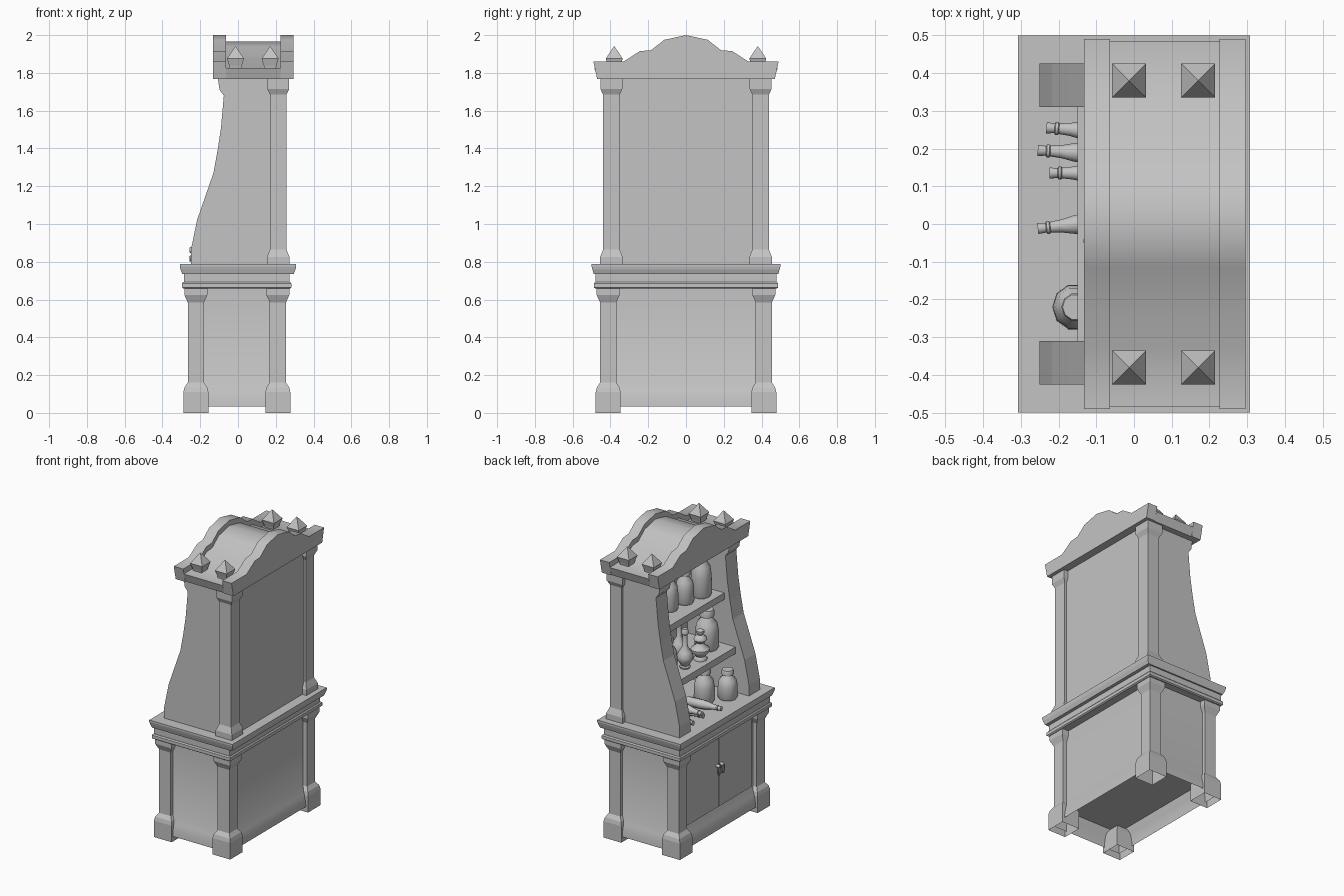
import bpy, bmesh, math
from mathutils import Matrix, Vector

if "Cube" in bpy.data.objects:
    bpy.data.objects.remove(bpy.data.objects["Cube"])

grey = bpy.data.materials.new("plain_grey")
grey.use_nodes = True
grey.diffuse_color = (0.55, 0.55, 0.55, 1)
grey.node_tree.nodes["Principled BSDF"].inputs["Base Color"].default_value = (0.55, 0.55, 0.55, 1)


def finish(name, bm, smooth=None):
    bmesh.ops.remove_doubles(bm, verts=bm.verts, dist=0.0002)
    bmesh.ops.recalc_face_normals(bm, faces=bm.faces)
    mesh = bpy.data.meshes.new(name)
    bm.to_mesh(mesh)
    bm.free()
    mesh.materials.append(grey)
    ob = bpy.data.objects.new(name, mesh)
    bpy.context.collection.objects.link(ob)
    if smooth:
        bpy.ops.object.select_all(action='DESELECT')
        ob.select_set(True)
        bpy.context.view_layer.objects.active = ob
        bpy.ops.object.shade_smooth_by_angle(angle=math.radians(smooth))


def skin(name, rings, smooth=None, open_bottom=False):
    """Join equal rings of points and cap the ends."""
    bm = bmesh.new()
    loops = [[bm.verts.new(p) for p in ring] for ring in rings]
    n = len(loops[0])
    for a, b in zip(loops, loops[1:]):
        for i in range(n):
            bm.faces.new((a[i], a[(i + 1) % n], b[(i + 1) % n], b[i]))
    if not open_bottom:
        bm.faces.new(loops[0][::-1])
    bm.faces.new(loops[-1])
    finish(name, bm, smooth)


def stack(name, cx, cy, sections, smooth=None, open_bottom=False):
    """Rectangular sections (half x, half y, z) about a centre."""
    skin(name, [[(cx - a, cy - b, z), (cx + a, cy - b, z),
                 (cx + a, cy + b, z), (cx - a, cy + b, z)]
                for a, b, z in sections], smooth, open_bottom)


def box(name, x0, x1, y0, y1, z0, z1):
    a, b = (x1 - x0) / 2, (y1 - y0) / 2
    stack(name, (x0 + x1) / 2, (y0 + y1) / 2, [(a, b, z0), (a, b, z1)])


def lathe(name, profile, matrix, sides=10):
    rings = []
    for r, z in profile:
        rings.append([matrix @ Vector((r * math.cos(t), r * math.sin(t), z))
                      for t in (2 * math.pi * i / sides for i in range(sides))])
    skin(name, rings, 45)


# Lower cabinet body: a shell open below, with a flared skirt and a raised floor
CX = -0.007
stack("lower_body", CX, 0, [(0.268, 0.467, 0.035), (0.265, 0.464, 0.07), (0.255, 0.454, 0.115),
                            (0.232, 0.433, 0.16), (0.232, 0.433, 0.67)], 30, open_bottom=True)
box("cabinet_floor", CX - 0.23, CX + 0.23, -0.43, 0.43, 0.15, 0.165)

# Lower corner posts with hollow feet and capitals
for x, fb in ((-0.223, "front"), (0.211, "back")):
    for y, side in ((-0.412, "right"), (0.412, "left")):
        stack(f"{fb}_{side}_lower_post", x, y,
              [(h, h, z) for h, z in ((0.066, 0), (0.066, 0.11), (0.06, 0.135), (0.043, 0.16),
                                      (0.043, 0.585), (0.061, 0.625), (0.061, 0.665))],
              open_bottom=True)

# Counter mouldings
stack("lower_moulding", CX, 0, [(0.282, 0.48, 0.658), (0.29, 0.488, 0.664),
                                (0.29, 0.488, 0.685), (0.284, 0.481, 0.692)])
stack("middle_moulding", CX, 0, [(0.28, 0.478, 0.69), (0.28, 0.478, 0.738)])
stack("counter_top", 0, 0, [(0.295, 0.488, 0.735), (0.305, 0.496, 0.76),
                            (0.308, 0.5, 0.775), (0.308, 0.5, 0.787)])

# Recessed doors with long ring handles
for s, side in ((-1, "right"), (1, "left")):
    y0, y1 = sorted((s * 0.003, s * 0.35))
    box(f"{side}_door", -0.244, -0.236, y0, y1, 0.165, 0.655)
    lathe(f"{side}_handle_knob", [(0.011, 0), (0.011, 0.016), (0.006, 0.022)],
          Matrix.Translation((-0.243, s * 0.02, 0.445)) @ Matrix.Rotation(-math.pi / 2, 4, 'Y'), 8)
    bpy.ops.mesh.primitive_torus_add(major_segments=12, minor_segments=6, major_radius=0.016,
                                     minor_radius=0.004, location=(-0.262, s * 0.02, 0.418),
                                     rotation=(0, math.pi / 2, 0))
    ring = bpy.context.object
    ring.name = f"{side}_handle_ring"
    ring.scale = (1.7, 0.9, 1)
    ring.data.materials.append(grey)
    bpy.ops.object.shade_smooth_by_angle()

# Curved side panels and back posts of the upper case
CURVE = [(-0.25, 0.78), (-0.25, 0.86), (-0.217, 1.02), (-0.172, 1.15), (-0.13, 1.27), (-0.108, 1.39),
         (-0.09, 1.51), (-0.075, 1.68), (-0.098, 1.71), (-0.108, 1.78)]
outline = CURVE + [(0.22, 1.78), (0.22, 0.78)]
for s, side in ((-1, "right"), (1, "left")):
    skin(f"{side}_side_panel", [[(x, s * y, z) for x, z in outline] for y in (0.31, 0.425)])
    stack(f"{side}_upper_post", 0.213, s * 0.395,
          [(h, h, z) for h, z in ((0.06, 0.78), (0.06, 0.825), (0.044, 0.865), (0.044, 1.685),
                                  (0.058, 1.715), (0.058, 1.78))])
box("back_panel", 0.205, 0.242, -0.37, 0.37, 0.78, 1.78)

# Shelves
box("lower_shelf", -0.15, 0.21, -0.315, 0.315, 1.045, 1.09)
box("upper_shelf", -0.067, 0.21, -0.315, 0.315, 1.385, 1.43)

# Arched cornice: two end boards and a lower roof between them
HALF = [(0.47, 1.767), (0.49, 1.86), (0.33, 1.86), (0.245, 1.915), (0.185, 1.92), (0.115, 1.975)]
arch = HALF + [(0, 2.0)] + [(-y, z) for y, z in reversed(HALF)]
roof = [(y * 0.99, z if z < 1.8 else z - 0.035) for y, z in arch]
for name, prof, x0, x1 in (("front_cornice_board", arch, -0.133, -0.063),
                           ("back_cornice_board", arch, 0.226, 0.295),
                           ("cornice_roof", roof, -0.064, 0.227)):
    skin(name, [[(x, y, z) for y, z in prof] for x in (x0, x1)], 40)

# Pyramid finials
for x in (-0.013, 0.17):
    for y in (-0.38, 0.38):
        stack("finial", x, y, [(h, h, z) for h, z in ((0.03, 1.82), (0.034, 1.84), (0.045, 1.876),
                                                      (0.00005, 1.942))])

# Jars, vases and bottles: profiles are (radius, height)
JAR = [(0.9, 0), (1, 0.06), (0.97, 0.45), (0.85, 0.66), (0.5, 0.78), (0.46, 0.82),
       (0.6, 0.83), (0.6, 0.97), (0.55, 1)]
VASE = [(0.6, 0), (0.65, 0.04), (0.5, 0.07), (0.9, 0.2), (1, 0.3), (0.75, 0.42), (0.32, 0.55),
        (0.28, 0.85), (0.42, 0.87), (0.42, 0.96), (0.3, 1)]
GOURD = [(0.7, 0), (0.7, 0.06), (0.5, 0.12), (1, 0.28), (1, 0.36), (0.45, 0.5), (0.4, 0.56),
         (0.7, 0.66), (0.65, 0.74), (0.25, 0.82), (0.4, 0.88), (0.4, 0.96), (0.2, 1)]
BOTTLE = [(0.9, 0), (1, 0.04), (1, 0.45), (0.85, 0.6), (0.6, 0.74), (0.5, 0.86),
          (0.6, 0.87), (0.6, 0.9), (0.45, 0.91), (0.52, 1)]

items = [("jar", JAR, -0.155, -0.22, 0.787, 0.062, 0.19), ("jar", JAR, -0.066, -0.1, 0.787, 0.065, 0.22),
         ("vase", VASE, -0.068, 0.107, 1.09, 0.052, 0.26), ("vase", VASE, 0.03, 0.03, 1.09, 0.052, 0.28),
         ("gourd_flask", GOURD, -0.075, -0.045, 1.09, 0.06, 0.2), ("jar", JAR, -0.015, -0.2, 1.09, 0.075, 0.26),
         ("jar", JAR, -0.02, 0.23, 1.09, 0.065, 0.24), ("jar", JAR, 0.054, -0.064, 1.43, 0.058, 0.22),
         ("jar", JAR, 0.03, -0.205, 1.43, 0.065, 0.3), ("jar", JAR, 0.07, 0.075, 1.43, 0.055, 0.25),
         ("jar", JAR, 0.06, 0.22, 1.43, 0.06, 0.25)]
for name, prof, x, y, z, r, h in items:
    lathe(name, [(a * r, b * h) for a, b in prof], Matrix.Translation((x, y, z)))

# Bottles lying on the counter with their necks forward, one on top of two others
for tip, y, lift, turn in ((-0.232, 0.255, 0, 4), (-0.255, 0.195, 0.045, 3),
                           (-0.224, 0.135, 0, 0), (-0.255, -0.012, 0, -6)):
    r, h = 0.03, 0.24
    place = (Matrix.Translation((tip, y, 0.787 + r + lift))
             @ Matrix.Rotation(math.radians(-turn), 4, 'Z')
             @ Matrix.Rotation(-math.pi / 2, 4, 'Y') @ Matrix.Translation((0, 0, -h)))
    lathe("lying_bottle", [(a * r, b * h) for a, b in BOTTLE], place)
